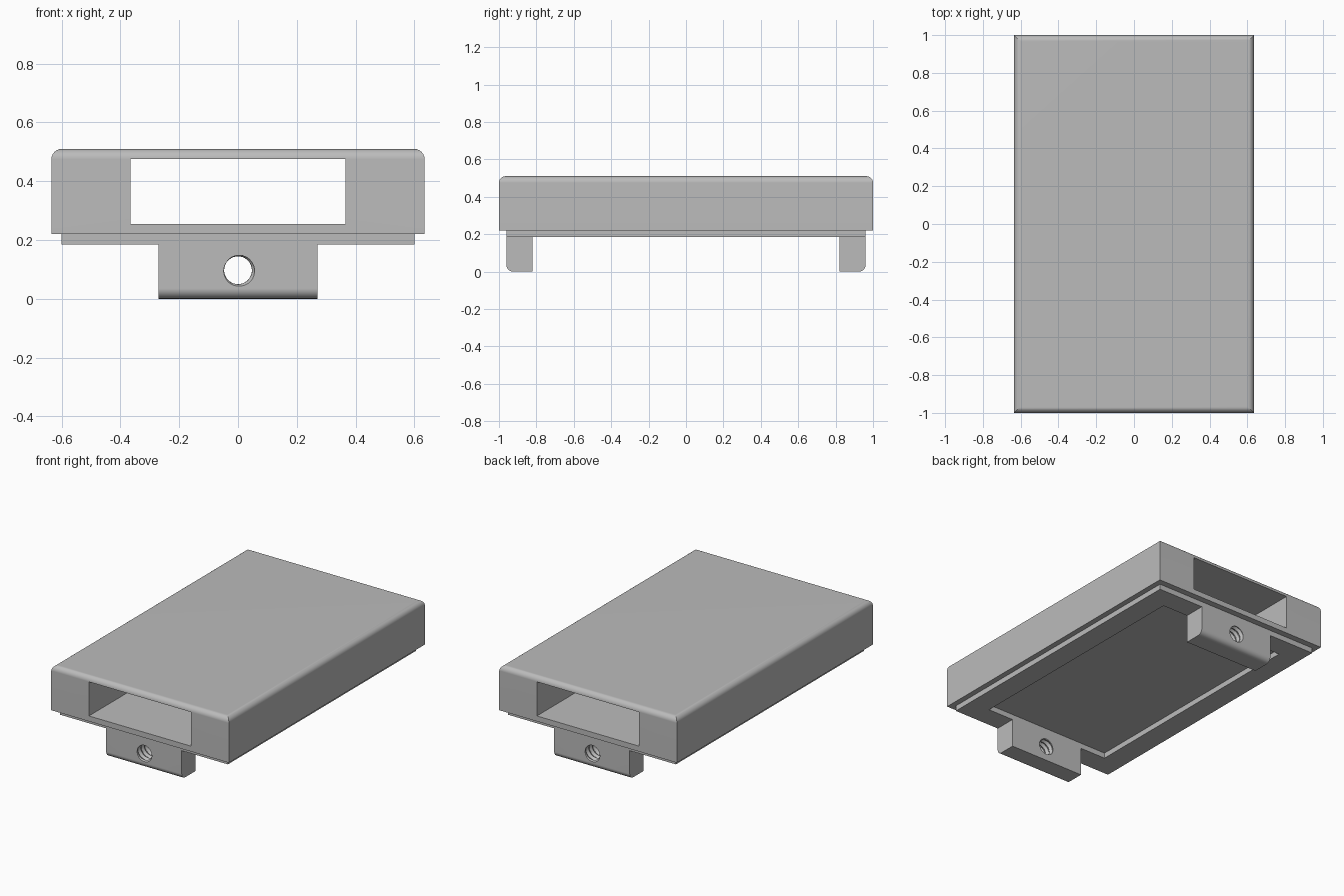
import bpy, bmesh, math
from mathutils import Matrix

if "Cube" in bpy.data.objects:
    bpy.data.objects.remove(bpy.data.objects["Cube"])

GREY = (0.5, 0.5, 0.5, 1.0)
mat = bpy.data.materials.new("plain grey")
mat.use_nodes = True
mat.diffuse_color = GREY
mat.node_tree.nodes["Principled BSDF"].inputs["Base Color"].default_value = GREY


def make_object(name, bm):
    bmesh.ops.recalc_face_normals(bm, faces=bm.faces)
    mesh = bpy.data.meshes.new(name)
    bm.to_mesh(mesh)
    bm.free()
    mesh.materials.append(mat)
    obj = bpy.data.objects.new(name, mesh)
    bpy.context.collection.objects.link(obj)
    return obj


def box(name, half_x, y0, y1, z0, z1, radius=0, rounded=None):
    """Box centred on x; edges whose midpoint passes the test are rounded."""
    bm = bmesh.new()
    bmesh.ops.create_cube(bm, size=1)
    for v in bm.verts:
        v.co.x *= 2 * half_x
        v.co.y = y1 if v.co.y > 0 else y0
        v.co.z = z1 if v.co.z > 0 else z0
    if rounded:
        edges = [e for e in bm.edges if rounded(*((v.co for v in e.verts)))]
        bmesh.ops.bevel(bm, geom=edges, offset=radius, segments=6,
                        profile=0.5, affect='EDGES')
    return make_object(name, bm)


def thread_cutter(name, y, z, length, r_in, r_out, pitch, sides=40, steps=48):
    """Closed tube along y whose radius follows a helical thread."""
    bm = bmesh.new()
    rings = []
    for i in range(steps + 1):
        along = length * i / steps
        ring = []
        for j in range(sides):
            a = math.tau * j / sides
            phase = (along / pitch - j / sides) % 1
            r = r_in + (r_out - r_in) * (1 - abs(2 * phase - 1))
            ring.append(bm.verts.new((r * math.cos(a), y - length / 2 + along,
                                      z + r * math.sin(a))))
        rings.append(ring)
    for a, b in zip(rings, rings[1:]):
        for j in range(sides):
            k = (j + 1) % sides
            bm.faces.new((a[j], a[k], b[k], b[j]))
    bm.faces.new(rings[0])
    bm.faces.new(rings[-1])
    bmesh.ops.triangulate(bm, faces=bm.faces)
    return make_object(name, bm)


def activate(obj):
    bpy.ops.object.select_all(action='DESELECT')
    obj.select_set(True)
    bpy.context.view_layer.objects.active = obj


def cut(obj, cutter):
    activate(obj)
    mod = obj.modifiers.new("cut", 'BOOLEAN')
    mod.operation = 'DIFFERENCE'
    mod.solver = 'EXACT'
    mod.object = cutter
    bpy.ops.object.modifier_apply(modifier=mod.name)
    bpy.data.objects.remove(cutter)


def finish(obj):
    activate(obj)
    bpy.ops.object.shade_smooth_by_angle(angle=math.radians(30))
    mod = obj.modifiers.new("even shading", 'WEIGHTED_NORMAL')
    mod.keep_sharp = True


# Shell with rounded top edges and a rectangular tunnel through its length
TOP, BASE, LIP = 0.51, 0.22, 0.185
shell = box("shell", 0.635, -1, 1, BASE, TOP, 0.035,
            lambda a, b: min(a.z, b.z) > TOP - 0.01)
cut(shell, box("tunnel_cutter", 0.365, -1.1, 1.1, 0.255, 0.475))
finish(shell)

# Stepped lip under the shell, open in the middle to form a shallow recess
lip = box("bottom_lip", 0.6, -0.96, 0.96, LIP, BASE)
cut(lip, box("recess_cutter", 0.455, -0.82, 0.82, LIP - 0.1, BASE + 0.1))
finish(lip)

# Threaded mounting tabs, the back one turned half way round
for name, turn in (("front_tab", 0), ("back_tab", math.pi)):
    tab = box(name, 0.27, -0.96, -0.82, 0, LIP, 0.035,
              lambda a, b: max(a.z, b.z) < 0.01 and max(a.y, b.y) < -0.9)
    cut(tab, thread_cutter("thread_cutter", -0.89, 0.097, 0.17,
                           0.047, 0.058, 0.035))
    tab.data.transform(Matrix.Rotation(turn, 4, 'Z'))
    finish(tab)
